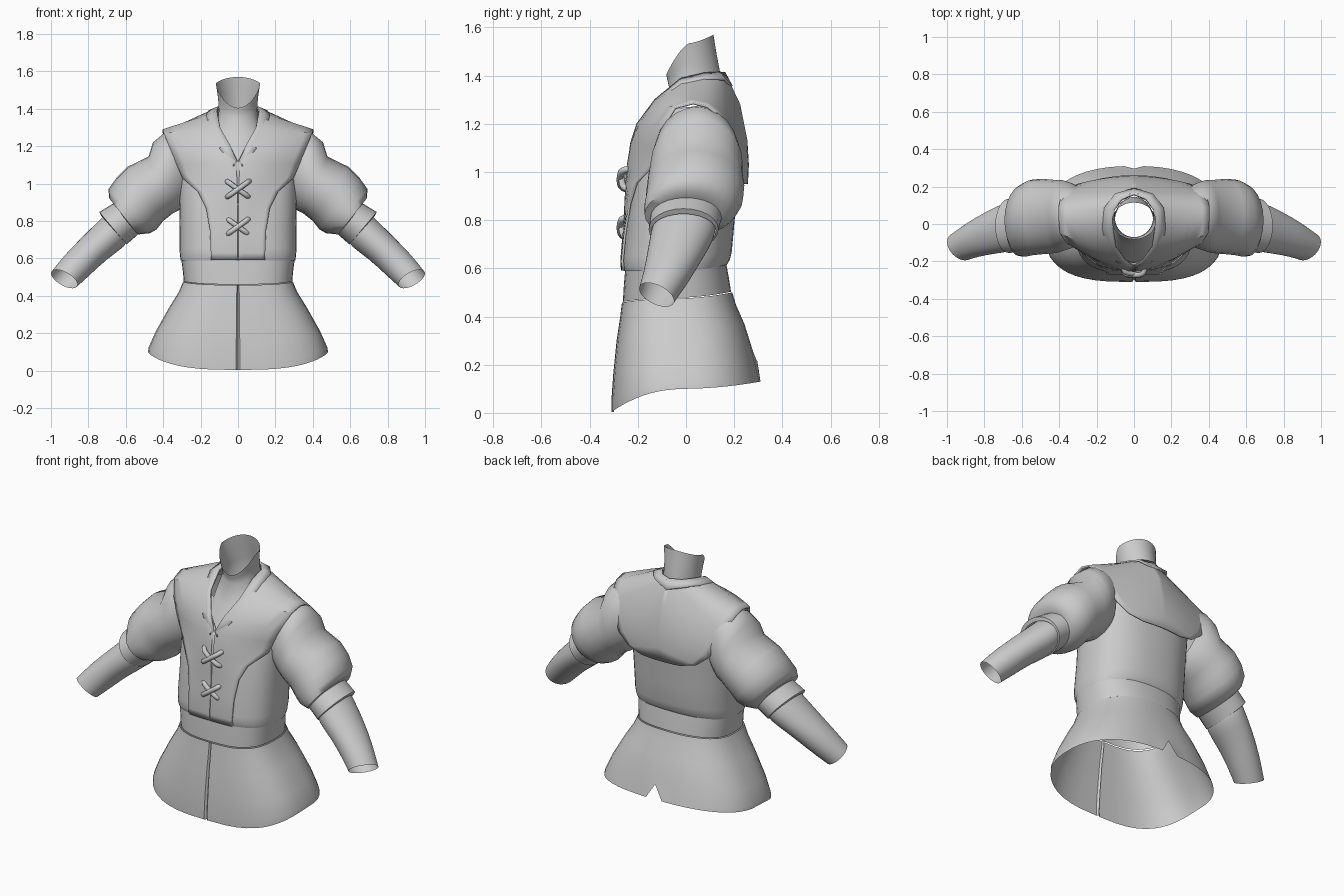
import bpy, bmesh, math
from mathutils import Vector


def shade(ob, angle):
    bpy.ops.object.select_all(action='DESELECT')
    ob.select_set(True)
    bpy.context.view_layer.objects.active = ob
    if ob.type == 'CURVE':
        bpy.ops.object.convert(target='MESH')
    bpy.ops.object.shade_smooth_by_angle(angle=math.radians(angle))


def make(name, rings, closed=True, mirror=False, thick=0.0, subsurf=0, angle=40):
    """Skin a list of point rows into a smooth-shaded sheet or tube."""
    bm = bmesh.new()
    vs = [[bm.verts.new(p) for p in r] for r in rings]
    n = len(rings[0])
    for a, b in zip(vs, vs[1:]):
        for i in range(n if closed else n - 1):
            j = (i + 1) % n
            bm.faces.new((a[i], a[j], b[j], b[i]))
    bmesh.ops.recalc_face_normals(bm, faces=bm.faces)
    me = bpy.data.meshes.new(name)
    bm.to_mesh(me)
    bm.free()
    ob = bpy.data.objects.new(name, me)
    bpy.context.collection.objects.link(ob)
    if mirror:
        ob.modifiers.new("mirror", 'MIRROR').merge_threshold = 0.002
    if subsurf:
        s = ob.modifiers.new("smooth", 'SUBSURF')
        s.levels = s.render_levels = subsurf
    if thick:
        s = ob.modifiers.new("thickness", 'SOLIDIFY')
        s.thickness = thick
        s.offset = 0
    shade(ob, angle)
    return ob


ANGLES = [math.radians(a) for a in sorted(set(range(-90, 270, 8)) | {-89.8, 90, 269.8})]


def body_ring(hx, yf, yb, zf, zs, zb, p=2.8, pb=2.4, seam=0.0):
    """Rounded cross-section (squarer in front); height varies front to side to back."""
    out = []
    for i, a in enumerate(ANGLES):
        c, s = math.cos(a), math.sin(a)
        e = 2 / (p if s < 0 else pb)
        x = hx * math.copysign(abs(c) ** e, c) if abs(c) > 1e-6 else 0
        k = math.copysign(abs(s) ** e, s)
        y = (yf + yb) / 2 + (yb - yf) / 2 * k
        z = zs + ((zf if s < 0 else zb) - zs) * abs(s) ** 1.5
        out.append(Vector((x, y + (seam if i == 0 else 0), z)))
    return out


# Flared skirt with front seam and a notch in the back hem
skirt = [body_ring(*r, p=2.95, seam=0.012) for r in (
    (.294, -.266, .192, .458, .475, .50),
    (.317, -.273, .207, .40, .42, .45),
    (.367, -.288, .242, .30, .34, .37),
    (.440, -.302, .280, .16, .21, .25),
    (.478, -.310, .302, .05, .125, .16),
    (.482, -.310, .310, .004, .10, .13))]
back = min(range(len(ANGLES)), key=lambda i: abs(ANGLES[i] - math.pi / 2))
skirt[-1][back] += Vector((0, -.014, .085))
skirt[-2][back] += Vector((0, -.010, .06))
make("skirt", skirt)

# Waistband
make("waistband", [body_ring(*r) for r in (
    (.290, -.262, .187, .461, .478, .503),
    (.296, -.258, .178, .53, .54, .56),
    (.304, -.252, .165, .60, .60, .63))])

# Vest body beneath the outer panels
make("vest_body", [body_ring(*r) for r in (
    (.306, -.258, .170, .588, .588, .615),
    (.310, -.266, .182, .61, .61, .635),
    (.313, -.264, .190, .65, .65, .67),
    (.312, -.245, .202, .80, .80, .80),
    (.315, -.228, .212, .95, .95, .95),
    (.312, -.205, .222, 1.05, 1.05, 1.05),
    (.310, -.165, .215, 1.15, 1.16, 1.15),
    (.270, -.090, .180, 1.25, 1.27, 1.26))])

# Outer panel rows: inner edge (x,y,z), outer edge (x,y,z), hem to shoulder to back yoke
PANEL = (
    (0, -.265, .592, .145, -.259, .592),
    (0, -.268, .63, .145, -.264, .63),
    (0, -.258, .75, .150, -.252, .75),
    (0, -.251, .87, .170, -.232, .87),
    (0, -.248, .95, .212, -.205, .955),
    (0, -.241, 1.03, .295, -.128, 1.03),
    (0, -.226, 1.12, .325, -.118, 1.10),
    (.042, -.195, 1.20, .358, -.098, 1.18),
    (.098, -.120, 1.30, .395, -.045, 1.265),
    (.112, -.020, 1.38, .402, .03, 1.285),
    (.105, .075, 1.405, .402, .09, 1.27),
    (.065, .130, 1.41, .392, .13, 1.235),
    (0, .158, 1.41, .378, .165, 1.18),
    (0, .220, 1.28, .350, .190, 1.10),
    (0, .250, 1.13, .300, .210, 1.03),
    (0, .256, 1.03, .230, .225, .975),
    (0, .252, .95, .130, .240, .95))


def panel(rows, ts, seam=0.0, power=2):
    out = []
    for r in rows:
        a, b = Vector(r[:3]), Vector(r[3:])
        line = []
        for t in ts:
            p = a.lerp(b, t)
            p.y = a.y + (b.y - a.y) * t ** power
            if t == 0 and a.x == 0 and a.y < 0:
                p.y += seam
            line.append(p)
        out.append(line)
    return out


# Front panels, shoulders and back yoke in one mirrored sheet
make("vest_panels", panel(PANEL, (0, .03, .15, .3, .45, .6, .75, .88, 1), seam=.014),
     closed=False, mirror=True, thick=.010)

# Low collar band around the V neck, ending behind the neck
COLLAR = (
    (.004, -.226, 1.12, .022, -.230, 1.09),
    (.042, -.200, 1.20, .098, -.196, 1.185),
    (.096, -.125, 1.30, .150, -.119, 1.285),
    (.112, -.022, 1.385, .168, -.021, 1.362),
    (.106, .076, 1.408, .158, .086, 1.385),
    (.065, .132, 1.412, .100, .160, 1.385),
    (0, .158, 1.412, 0, .189, 1.355))
make("collar_band", panel(COLLAR, (0, .5, 1), power=1), closed=False, mirror=True, thick=.011)

# Undershirt neck, open at the top
make("neck", [body_ring(*r, p=2, pb=2) for r in (
    (.118, -.082, .114, 1.405, 1.535, 1.57),
    (.107, -.078, .125, 1.385, 1.46, 1.50),
    (.102, -.070, .140, 1.35, 1.39, 1.42),
    (.108, -.125, .145, 1.24, 1.34, 1.38),
    (.110, -.205, .145, 1.10, 1.28, 1.34))])


def arm_rings(rows, n=24):
    """Rows: top x,z / bottom x,z / centre y / half depth / slant along the arm."""
    out = []
    for tx, tz, bx, bz, yc, ry, *slant in rows:
        ring = []
        k = slant[0] if slant else 0
        for i in range(n):
            a = 2 * math.pi * i / n
            c, s = math.cos(a), math.sin(a)
            ring.append(Vector(((tx + bx) / 2 + (tx - bx) / 2 * c + k * s, yc + ry * s,
                                (tz + bz) / 2 + (tz - bz) / 2 * c - k * s)))
        out.append(ring)
    return out


# Puffed upper sleeves
make("puff_sleeve", arm_rings((
    (.34, 1.275, .26, .92, .05, .15),
    (.395, 1.27, .28, .89, .045, .175),
    (.455, 1.22, .31, .86, .045, .19),
    (.478, 1.145, .35, .84, .04, .195),
    (.590, 1.09, .40, .80, .04, .202),
    (.650, 1.03, .435, .755, .035, .202),
    (.693, .97, .47, .735, .02, .195),
    (.688, .92, .535, .728, .0, .172),
    (.655, .885, .565, .75, .0, .14))), mirror=True, angle=55)

# Cuff bands under the puffs
make("sleeve_cuff", arm_rings((
    (.640, .875, .535, .755, 0, .135),
    (.668, .893, .530, .732, 0, .148),
    (.742, .848, .595, .675, -.01, .145),
    (.730, .826, .605, .686, -.01, .134))), mirror=True)

# Forearm sleeves, open at the wrist
make("forearm_sleeve", arm_rings((
    (.690, .855, .580, .715, -.005, .130),
    (.735, .812, .598, .665, -.013, .136),
    (.840, .708, .700, .598, -.045, .118),
    (.925, .622, .785, .516, -.080, .097, .01),
    (.995, .533, .862, .447, -.122, .073, .026))), mirror=True, subsurf=1)

# Crossed laces on the chest
LACE = ((-.062, .030), (-.056, -.008), (-.03, -.022), (.03, -.022), (.056, -.008), (.062, .030))
for z in (.97, .77):
    for side in (-1, 1):
        cu = bpy.data.curves.new("lace", 'CURVE')
        cu.dimensions = '3D'
        cu.bevel_depth = .014
        cu.bevel_resolution = 2
        cu.use_fill_caps = True
        sp = cu.splines.new('NURBS')
        sp.points.add(len(LACE) - 1)
        for p, (x, y) in zip(sp.points, LACE):
            p.co = (x, y - .244 - (.008 if side > 0 else 0), z + side * x * .72, 1)
        sp.use_endpoint_u = True
        sp.order_u = 3
        ob = bpy.data.objects.new("lace", cu)
        bpy.context.collection.objects.link(ob)
        shade(ob, 50)
